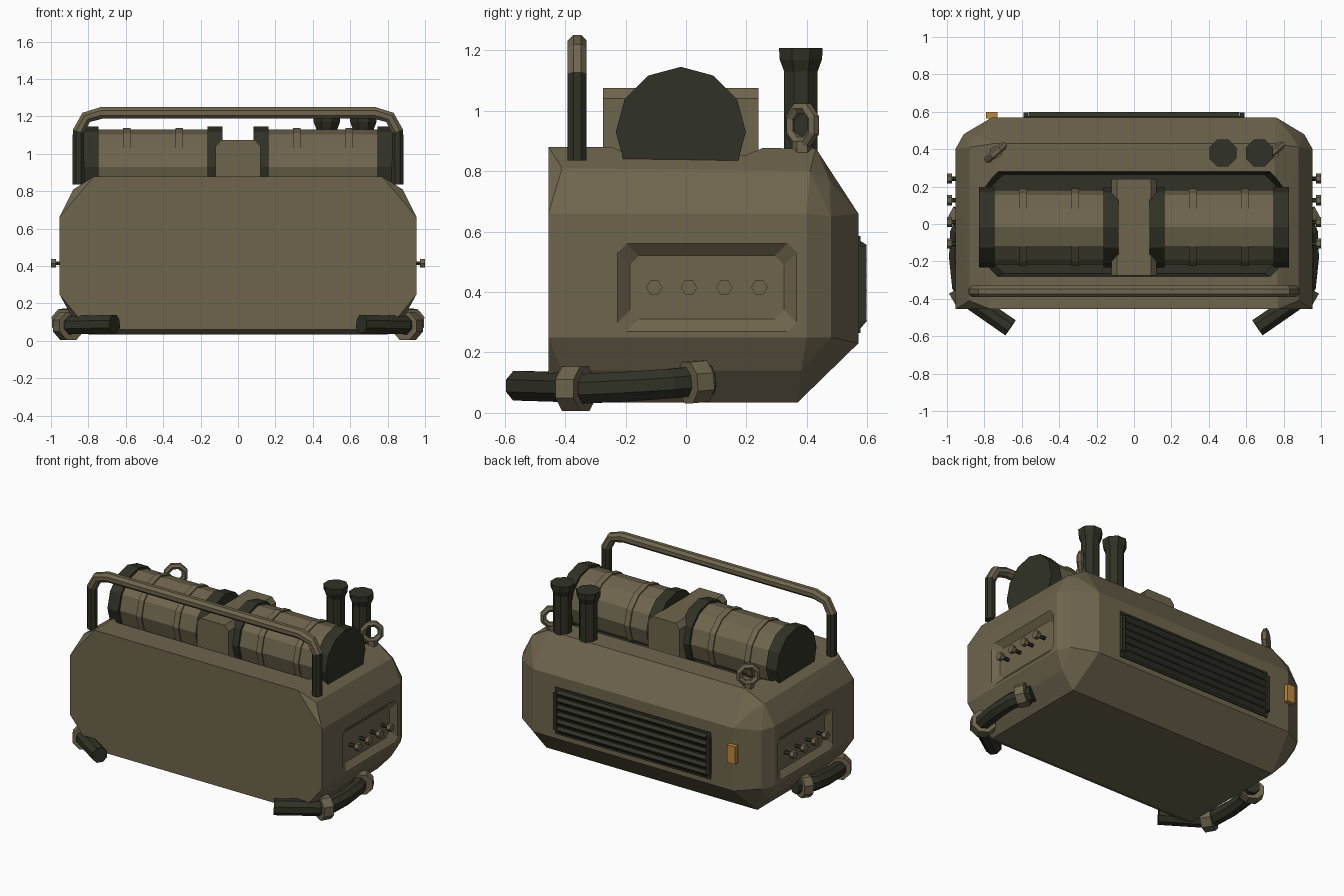
import bpy, bmesh, math
from mathutils import Vector

if "Cube" in bpy.data.objects:
    bpy.data.objects.remove(bpy.data.objects["Cube"])


def material(name, rgb):
    m = bpy.data.materials.new(name)
    m.diffuse_color = (*rgb, 1)
    m.use_nodes = True
    m.node_tree.nodes["Principled BSDF"].inputs["Base Color"].default_value = m.diffuse_color
    return m


OLIVE = material("olive metal", (0.155, 0.13, 0.075))
DARK = material("dark green metal", (0.03, 0.031, 0.019))
ORANGE = material("orange lamp", (0.5, 0.25, 0.045))


def finish(name, bm, *mats):
    bmesh.ops.recalc_face_normals(bm, faces=bm.faces)
    me = bpy.data.meshes.new(name)
    bm.to_mesh(me)
    bm.free()
    for m in mats:
        me.materials.append(m)
    ob = bpy.data.objects.new(name, me)
    bpy.context.collection.objects.link(ob)
    return ob


def loft(name, rings, *mats, closed=False, index=0):
    """Skin a list of rings of equal length, with end caps unless closed."""
    bm = bmesh.new()
    vs = [[bm.verts.new(p) for p in r] for r in rings]
    n = len(vs[0])
    pairs = list(zip(vs, vs[1:])) + ([(vs[-1], vs[0])] if closed else [])
    for a, b in pairs:
        for k in range(n):
            bm.faces.new((a[k], a[(k + 1) % n], b[(k + 1) % n], b[k]))
    if not closed:
        bm.faces.new(vs[0])
        bm.faces.new(vs[-1])
    for f in bm.faces:
        f.material_index = index
    return finish(name, bm, *mats)


def tube(name, pts, radii, n, ref, *mats, off=0.0, closed=False):
    """Sweep an n-sided section along a path."""
    pts = [Vector(p) for p in pts]
    ref = Vector(ref)
    if not isinstance(radii, (list, tuple)):
        radii = [radii] * len(pts)
    rings = []
    for i, p in enumerate(pts):
        if closed:
            t = pts[(i + 1) % len(pts)] - pts[i - 1]
        else:
            before = (p - pts[i - 1]).normalized() if i else Vector()
            after = (pts[i + 1] - p).normalized() if i < len(pts) - 1 else Vector()
            t = before + after
        t.normalize()
        side = t.cross(ref).normalized()
        up = side.cross(t)
        rings.append([p + radii[i] * (math.cos(a) * up + math.sin(a) * side)
                      for a in (2 * math.pi * k / n + off for k in range(n))])
    return loft(name, rings, *mats, closed=closed)


def box(name, lo, hi, *mats):
    ring = lambda y: [(lo[0], y, lo[2]), (hi[0], y, lo[2]), (hi[0], y, hi[2]), (lo[0], y, hi[2])]
    return loft(name, [ring(lo[1]), ring(hi[1])], *mats)


def cut_rect(a0, a1, b0, b1, c):
    """Rectangle with chamfered corners, as 2D points."""
    return [(a0 + c, b0), (a1 - c, b0), (a1, b0 + c), (a1, b1 - c),
            (a1 - c, b1), (a0 + c, b1), (a0, b1 - c), (a0, b0 + c)]


# Body: hull of mirrored corner points
corners = [(.77, -.455, .88), (.955, -.455, .66), (.955, -.455, .25), (.80, -.455, .06),
           (.80, -.40, .035), (.88, -.41, .81), (.895, -.41, .14),
           (.75, .43, .875), (.88, .41, .80), (.955, .40, .66), (.955, .40, .25),
           (.895, .38, .14), (.80, .37, .035),
           (.91, .48, .65), (.91, .48, .25), (.84, .475, .77), (.85, .44, .155),
           (.76, .57, .66), (.76, .57, .23)]
bm = bmesh.new()
for x, y, z in corners:
    bm.verts.new((x, y, z))
    bm.verts.new((-x, y, z))
bmesh.ops.convex_hull(bm, input=bm.verts)
bmesh.ops.dissolve_limit(bm, angle_limit=math.radians(1), verts=bm.verts, edges=bm.edges)
body = finish("body", bm, OLIVE, DARK)

# Cutters: dark tank bay on top, tapered panel recess on each side
bay = [[(x, y, z) for x, y in cut_rect(-w, w, -d, d, .08)]
       for w, d, z in ((.78, .265, .80), (.815, .285, .90))]
cutters = [loft("bay_cutter", bay, OLIVE, DARK, index=1)]
for s in (-1, 1):
    rings = [[(s * x, y, z) for y, z in cut_rect(-.185 - g, .325 + g, .31 - g, .52 + g, .03)]
             for x, g in ((.92, 0), (.96, .047))]
    cutters.append(loft("panel_cutter", rings, OLIVE, DARK))
for c in cutters:
    c.hide_render = True
    mod = body.modifiers.new("cut", 'BOOLEAN')
    mod.operation = 'DIFFERENCE'
    mod.solver = 'EXACT'
    mod.object = c
bpy.context.view_layer.update()
result = bpy.data.meshes.new_from_object(body.evaluated_get(bpy.context.evaluated_depsgraph_get()))
body.modifiers.clear()
body.data = result
for c in cutters:
    bpy.data.objects.remove(c)

# Twin tanks with dark end caps and raised bands
TY, TZ = -.017, .93


def drum(name, x0, x1, r, mat):
    tube(name, [(x0, TY, TZ), (x1, TY, TZ)], r, 12, (0, 0, 1), mat)


for s, word in ((-1, "left"), (1, "right")):
    drum(word + "_tank", s * .12, s * .80, .2, OLIVE)
    drum(word + "_tank_outer_cap", s * .745, s * .828, .215, DARK)
    drum(word + "_tank_inner_cap", s * .083, s * .163, .215, DARK)
    for x in (.315, .595):
        drum(word + "_tank_band", s * (x - .02), s * (x + .02), .208, OLIVE)

# Bracket between the tanks
bracket = [(-.12, .78), (.12, .78), (.12, 1.04), (.09, 1.075), (-.09, 1.075), (-.12, 1.04)]
loft("tank_bracket", [[(x, y, z) for x, z in bracket] for y in (-.275, .24)], OLIVE)

# Roll bar: dark legs, olive upper part
half = [(.853, .835), (.853, 1.12), (.812, 1.195), (.73, 1.219)]
path = [(-x, -.36, z) for x, z in half] + [(x, -.36, z) for x, z in reversed(half)]
bar = tube("roll_bar", path, .034, 8, (0, 1, 0), OLIVE, DARK, off=math.pi / 8)
for f in bar.data.polygons:
    f.material_index = 1 if f.center.z < 1.1 else 0

# Exhaust stacks with flared tops
for x in (.475, .67):
    tube("exhaust_stack", [(x, .38, z) for z in (.84, 1.13, 1.17, 1.207)],
         [.06, .06, .076, .078], 8, (0, 1, 0), DARK, off=math.pi / 8)

# Lifting rings, standing diagonally
for x, y in ((-.74, .382), (.745, .385)):
    d = Vector((.76, .65, 0))
    ring = [Vector((x, y, .952)) + .06 * (math.cos(a) * d + math.sin(a) * Vector((0, 0, 1)))
            for a in (math.pi / 8 + math.pi / 4 * k for k in range(8))]
    tube("lifting_ring", ring, .021, 6, (-.65, .76, 0), OLIVE, closed=True)
    tube("ring_base", [(x, y, .84), (x, y, .9)], .035, 6, (0, 1, 0), OLIVE)

# Side parts: panel bolts, lower hoses and their clamps
for s, word in ((-1, "left"), (1, "right")):
    for y in (-.105, .01, .127, .243):
        tube(word + "_bolt_stem", [(s * .91, y, .415), (s * .98, y, .415)], .012, 6, (0, 1, 0), DARK)
        tube(word + "_bolt_head", [(s * .972, y, .415), (s * 1.0, y, .415)], .027, 6, (0, 1, 0), OLIVE)
    hose = [(s * x, y, z) for x, y, z in
            ((.66, -.555, .09), (.885, -.40, .085), (.925, -.33, .08),
             (.94, -.18, .088), (.935, -.05, .097), (.88, .08, .11))]
    tube(word + "_hose", hose, .053, 8, (0, 0, 1), DARK, off=math.pi / 8)
    tube(word + "_front_clamp", [(s * .89, -.395, .08), (s * .925, -.335, .08)],
         .08, 8, (0, 0, 1), OLIVE, off=math.pi / 8)
    tube(word + "_rear_clamp", [(s * .935, .005, .10), (s * .905, .06, .105)],
         .074, 8, (0, 0, 1), OLIVE, off=math.pi / 8)

# Rear grille: saw-tooth louvres, backing plate and end bars
teeth, z0, step = 6, .275, .05
profile = [(.56, z0)]
for k in range(teeth):
    z = z0 + k * step
    profile += [(.574, z), (.599, z + .03), (.574, z + .046)]
profile.append((.56, z0 + teeth * step))
loft("grille_louvres", [[(x, y, z) for y, z in profile] for x in (-.565, .565)], DARK)
box("grille_plate", (-.59, .56, .265), (.59, .577, .585), DARK)
for x in (-.58, .58):
    box("grille_end_bar", (x - .012, .56, .30), (x + .012, .597, .55), DARK)

# Orange marker lamp on the back
box("marker_lamp", (-.79, .565, .43), (-.73, .598, .55), ORANGE)
